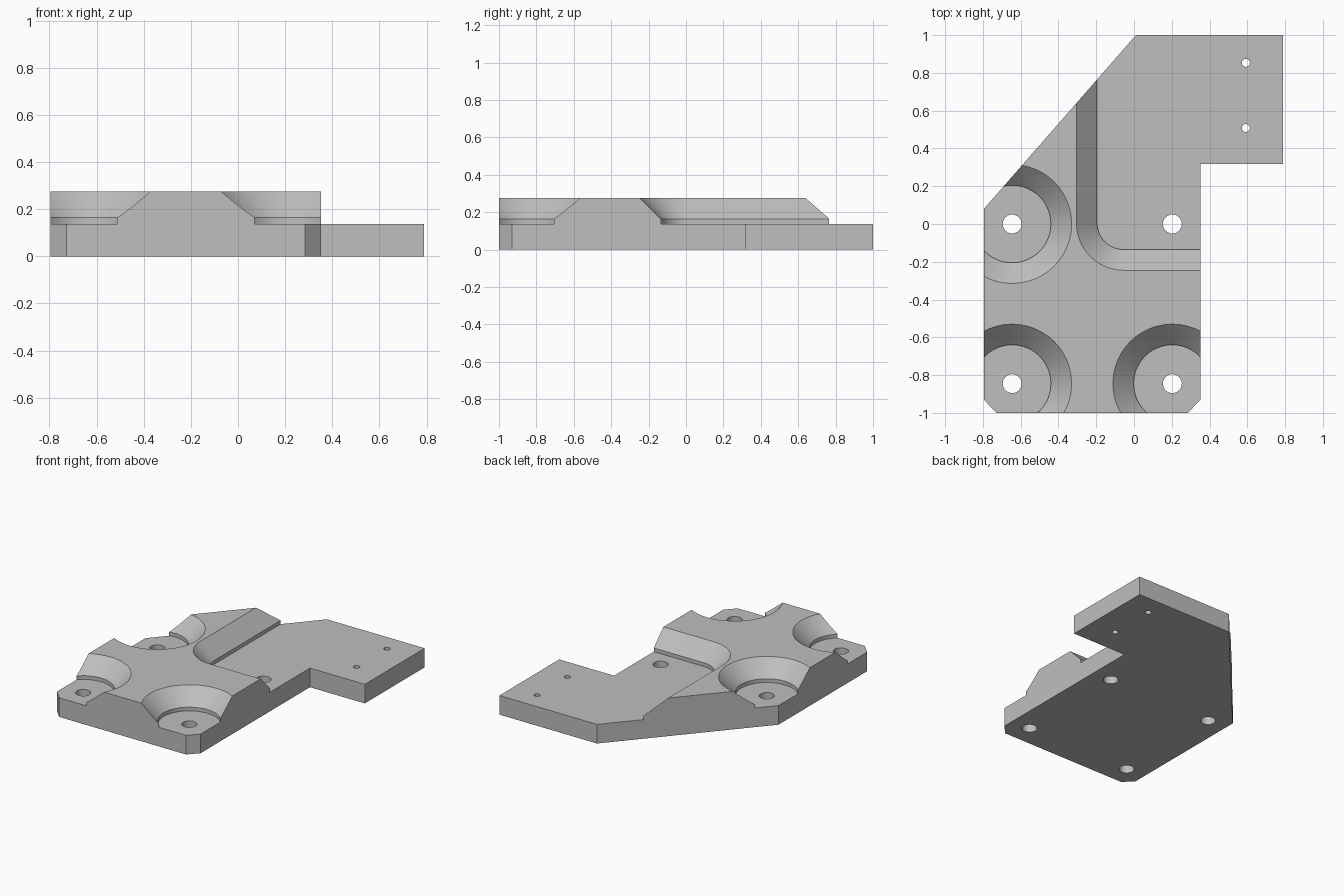
import bpy
import bmesh
from math import cos, sin, pi, radians

FLOOR, STEP, TOP, ABOVE = 0.138, 0.165, 0.275, 0.315
SEAT_R = 0.205

cube = bpy.data.objects.get("Cube")
if cube:
    bpy.data.objects.remove(cube, do_unlink=True)

gray = bpy.data.materials.new("plain gray")
gray.use_nodes = True
color = (0.52, 0.52, 0.52, 1)
gray.diffuse_color = color
gray.node_tree.nodes["Principled BSDF"].inputs["Base Color"].default_value = color


def loft(name, rings):
    """Closed solid through a stack of (outline, height) rings."""
    bm = bmesh.new()
    loops = [[bm.verts.new((x, y, z)) for x, y in pts] for pts, z in rings]
    bm.faces.new(loops[0][::-1])
    bm.faces.new(loops[-1])
    for low, high in zip(loops, loops[1:]):
        n = len(low)
        for i in range(n):
            j = (i + 1) % n
            bm.faces.new((low[i], low[j], high[j], high[i]))
    bmesh.ops.recalc_face_normals(bm, faces=bm.faces)
    mesh = bpy.data.meshes.new(name)
    bm.to_mesh(mesh)
    bm.free()
    mesh.materials.append(gray)
    obj = bpy.data.objects.new(name, mesh)
    bpy.context.collection.objects.link(obj)
    return obj


def arc(cx, cy, r, start, end, n):
    return [(cx + r * cos(start + (end - start) * i / n),
             cy + r * sin(start + (end - start) * i / n)) for i in range(n + 1)]


def circle(cx, cy, r, n=48):
    return arc(cx, cy, r, 0, 2 * pi, n)[:-1]


def corner(r):
    """Rounded corner region open towards the right and back."""
    cx, cy = -0.055, 0.005
    return arc(cx, cy, r, pi, 1.5 * pi, 16) + [(2, cy - r), (2, 2), (cx - r, 2)]


def flared(outline, r):
    """Straight wall at the floor, then a 45 degree flare."""
    return [(outline(r), FLOOR), (outline(r), STEP), (outline(r + ABOVE - STEP), ABOVE)]


# Plate body
outline = [(-0.795, -0.93), (-0.728, -1), (0.285, -1), (0.352, -0.93), (0.352, 0.318),
           (0.79, 0.318), (0.79, 1), (0.01, 1), (-0.795, 0.08)]
plate = loft("mounting_plate", [(outline, 0), (outline, TOP)])

# Lowered corner, bolt seats and through holes
cutters = [loft("corner_recess", flared(corner, 0.14))]
left, right, back, front = -0.645, 0.203, 0.0, -0.845
for x, y in ((left, back), (left, front), (right, front)):
    cutters.append(loft("bolt_seat", flared(lambda r: circle(x, y, r), SEAT_R)))
holes = [(x, y, 0.05) for x in (left, right) for y in (back, front)]
holes += [(0.592, y, 0.021) for y in (0.508, 0.853)]
for x, y, r in holes:
    ring = circle(x, y, r, 32)
    cutters.append(loft("hole", [(ring, -0.1), (ring, 0.4)]))

bpy.context.view_layer.objects.active = plate
for cutter in cutters:
    mod = plate.modifiers.new("cut", 'BOOLEAN')
    mod.operation = 'DIFFERENCE'
    mod.solver = 'EXACT'
    mod.object = cutter
    bpy.ops.object.modifier_apply(modifier=mod.name)
    bpy.data.objects.remove(cutter, do_unlink=True)

# Smooth round walls, crisp edges
bpy.ops.object.select_all(action='DESELECT')
plate.select_set(True)
bpy.ops.object.shade_smooth_by_angle(angle=radians(25))
